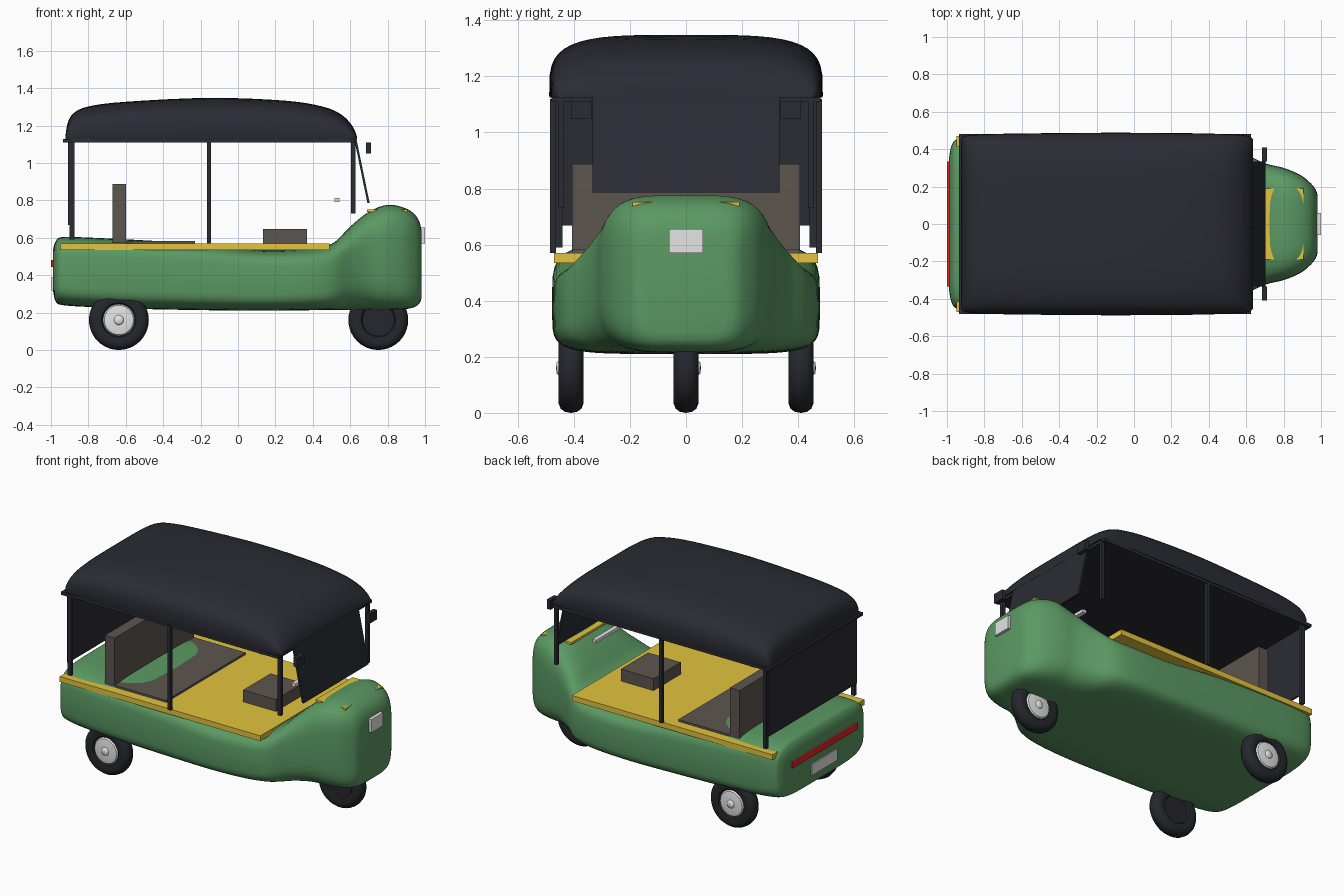
import bpy, bmesh, math
from mathutils import Vector

cube = bpy.data.objects.get("Cube")
if cube:
    bpy.data.objects.remove(cube, do_unlink=True)


def material(name, r, g, b):
    m = bpy.data.materials.new(name)
    m.use_nodes = True
    m.diffuse_color = (r, g, b, 1)
    m.node_tree.nodes["Principled BSDF"].inputs["Base Color"].default_value = (r, g, b, 1)
    return m


GREEN = material("body green", .105, .32, .125)
DARK = material("canopy charcoal", .024, .025, .034)
TYRE = material("tyre black", .019, .02, .026)
YELLOW = material("trim yellow", .77, .55, .05)
SEAT = material("seat brown grey", .11, .092, .08)
RED = material("lamp red", .75, .02, .02)
SILVER = material("light silver", .78, .78, .78)


def finish(name, bm, mat, angle=None):
    bmesh.ops.remove_doubles(bm, verts=bm.verts, dist=1e-5)
    bmesh.ops.recalc_face_normals(bm, faces=bm.faces)
    mesh = bpy.data.meshes.new(name)
    bm.to_mesh(mesh)
    bm.free()
    obj = bpy.data.objects.new(name, mesh)
    bpy.context.collection.objects.link(obj)
    mesh.materials.append(mat)
    if angle:
        bpy.ops.object.select_all(action='DESELECT')
        bpy.context.view_layer.objects.active = obj
        obj.select_set(True)
        bpy.ops.object.shade_smooth_by_angle(angle=math.radians(angle))
    return obj


def box(name, xs, ys, zs, mat):
    """Box from its extent along each axis."""
    bm = bmesh.new()
    bmesh.ops.create_cube(bm, size=1)
    for v in bm.verts:
        v.co = [(a + b) / 2 + c * (b - a) for (a, b), c in zip((xs, ys, zs), v.co)]
    return finish(name, bm, mat)


def pair(name, xs, ys, zs, mat):
    """Mirrored boxes on both sides."""
    box("left_" + name, xs, ys, zs, mat)
    box("right_" + name, xs, (-ys[1], -ys[0]), zs, mat)


def refine(rows, steps):
    """Smooth curve through the station rows."""
    pts = [rows[0]] + rows + [rows[-1]]
    out = []
    for p, q, r, s in zip(pts, pts[1:], pts[2:], pts[3:]):
        for i in range(steps):
            t = i / steps
            out.append([b + .5 * t * (c - a + t * (2 * a - 5 * b + 4 * c - d
                        + t * (3 * (b - c) + d - a)))
                        for a, b, c, d in zip(p, q, r, s)])
    return out + [rows[-1]]


def loft(name, rows, mat, floor=-1, steps=4, sides=48):
    """Skin of rounded-square sections: x, half width, bottom, top, squareness."""
    bm = bmesh.new()
    rings = []
    for x, w, lo, hi, n in refine(rows, steps):
        ring = []
        for k in range(sides):
            a = math.tau * k / sides
            c, s = math.cos(a), math.sin(a)
            y = math.copysign(abs(c) ** (2 / n), c) * w
            z = (lo + hi) / 2 + math.copysign(abs(s) ** (2 / n), s) * (hi - lo) / 2
            ring.append(bm.verts.new((x, y, max(z, floor))))
        rings.append(ring)
    for p, q in zip(rings, rings[1:]):
        for k in range(sides):
            j = (k + 1) % sides
            bm.faces.new((p[k], p[j], q[j], q[k]))
    bm.faces.new(rings[0])
    bm.faces.new(rings[-1])
    return finish(name, bm, mat, 55)


def lathe(name, profile, centre, mat, flip=1):
    """Turned part about the y axis; profile holds radius and offset."""
    bm = bmesh.new()
    vs = [bm.verts.new((r, y * flip, 0)) for r, y in profile]
    es = [bm.edges.new(e) for e in zip(vs, vs[1:])]
    bmesh.ops.spin(bm, geom=vs + es, cent=(0, 0, 0), axis=(0, 1, 0),
                   angle=math.tau, steps=40)
    bmesh.ops.translate(bm, verts=bm.verts, vec=Vector(centre))
    return finish(name, bm, mat, 40)


# Body shell with narrow raised nose
loft("body", [
    (-.988, .36, .31, .54, 5),
    (-.975, .42, .26, .58, 5),
    (-.94, .455, .24, .604, 5),
    (-.8, .47, .23, .601, 5.3),
    (-.55, .476, .22, .589, 5.3),
    (-.2, .478, .213, .567, 5.3),
    (.1, .476, .21, .535, 5.3),
    (.35, .468, .212, .54, 5),
    (.5, .44, .214, .567, 4.5),
    (.6, .375, .214, .66, 3.8),
    (.7, .325, .214, .739, 3.7),
    (.8, .3, .214, .776, 4),
    (.89, .262, .218, .76, 4.4),
    (.945, .218, .23, .725, 4.8),
    (.972, .183, .252, .68, 4.8),
    (.982, .15, .28, .63, 4.8)], GREEN)

# Floor deck and nose trim
box("floor_deck", (-.95, .49), (-.47, .47), (.535, .57), YELLOW)
box("nose_trim", (.69, .905), (-.19, .19), (.738, .752), YELLOW)

# Seats
box("rear_backrest", (-.67, -.6), (-.407, .407), (.575, .888), SEAT)
box("rear_seat", (-.6, -.23), (-.407, .407), (.56, .583), SEAT)
box("driver_seat", (.135, .37), (-.14, .14), (.565, .647), SEAT)

# Canopy: height follows a crowned side profile above its rim
RIM = 1.13
crown = [(-.922, .455, .02), (-.91, .467, .085), (-.88, .475, .135), (-.8, .48, .172),
         (-.6, .484, .197), (-.15, .488, .218), (.25, .486, .203), (.45, .482, .172),
         (.55, .478, .13), (.61, .47, .07), (.635, .455, .015)]
loft("canopy", [(x, w, RIM - h, RIM + h, 3.9) for x, w, h in crown], DARK, floor=RIM - .005)
box("canopy_frame", (-.935, .625), (-.48, .48), (1.108, 1.127), DARK)

# Canopy posts and rear curtain
pair("rear_post", (-.9, -.875), (.44, .463), (.59, 1.12), DARK)
pair("middle_post", (-.167, -.145), (.463, .485), (.57, 1.12), DARK)
pair("front_post", (.605, .627), (.435, .457), (.73, 1.12), DARK)
box("rear_curtain", (-.908, -.897), (-.455, .455), (.668, 1.12), DARK)

# Leaning windscreen: the lower edge is sheared forward
screen = box("windscreen", (.622, .634), (-.333, .333), (.785, 1.125), DARK)
for v in screen.data.vertices:
    if v.co.z < 1:
        v.co.x += .07

# Mirrors and handlebar
pair("mirror", (.685, .712), (.335, .41), (1.05, 1.11), DARK)
box("handlebar", (.515, .543), (-.185, .185), (.792, .812), SILVER)

# Lamps and number plate
box("headlamp", (.965, 1), (-.06, .06), (.57, .655), SILVER)
box("rear_lamp_strip", (-1, -.975), (-.335, .335), (.443, .482), RED)
box("rear_plate", (-.996, -.975), (-.13, .13), (.318, .39), SILVER)

# Wheels with hubcaps on their outer sides
half = [(0, .028), (.085, .028), (.092, .038), (.125, .045), (.145, .037), (.156, .022)]
tyre = half + [(.16, 0)] + [(r, -y) for r, y in reversed(half)]
cap = [(0, .053), (.018, .052), (.024, .047), (.026, .043), (.055, .042),
       (.078, .038), (.086, .026)]
for name, x, y, side in (("rear_left", -.637, .41, 1), ("rear_right", -.637, -.41, -1),
                         ("front", .75, 0, 1)):
    lathe(name + "_tyre", tyre, (x, y, .16), TYRE)
    lathe(name + "_hubcap", cap, (x, y, .16), SILVER, side)
